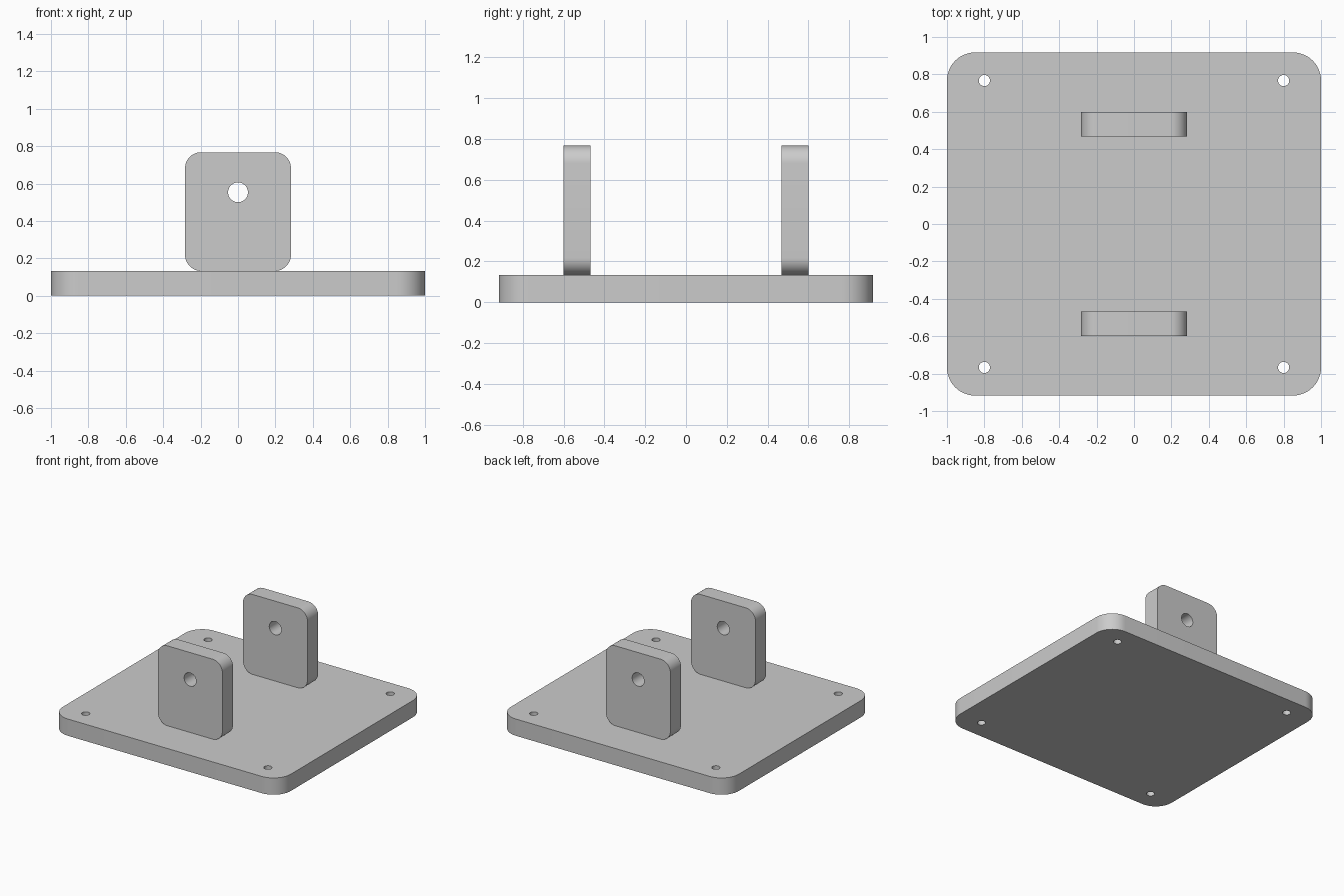
import bpy
import bmesh
from math import cos, sin, pi, radians
from mathutils import Matrix, Vector

cube = bpy.data.objects.get("Cube")
if cube:
    bpy.data.objects.remove(cube, do_unlink=True)

grey = bpy.data.materials.new("plain grey")
grey.use_nodes = True
colour = (0.6, 0.6, 0.6, 1)
grey.diffuse_color = colour
grey.node_tree.nodes["Principled BSDF"].inputs["Base Color"].default_value = colour


def arc(cx, cy, radius, start, sweep, steps):
    return [(cx + radius * cos(start + sweep * i / steps),
             cy + radius * sin(start + sweep * i / steps)) for i in range(steps + 1)]


def rounded_rectangle(half_x, half_y, radius):
    points = []
    for i, (sx, sy) in enumerate([(1, 1), (-1, 1), (-1, -1), (1, -1)]):
        points += arc(sx * (half_x - radius), sy * (half_y - radius),
                      radius, i * pi / 2, pi / 2, 12)
    return points


def drilled_plate(name, half_x, half_y, radius, thickness, holes, hole_radius, matrix):
    """Rounded slab with round through holes, extruded along its local z."""
    bm = bmesh.new()
    loops = [rounded_rectangle(half_x, half_y, radius)]
    loops += [arc(x, y, hole_radius, 0, 2 * pi, 32)[:-1] for x, y in holes]
    for loop in loops:
        verts = [bm.verts.new((x, y, 0)) for x, y in loop]
        for a, b in zip(verts, verts[1:] + verts[:1]):
            bm.edges.new((a, b))
    bmesh.ops.triangle_fill(bm, edges=bm.edges[:], use_beauty=True, normal=Vector((0, 0, 1)))
    top = bmesh.ops.extrude_face_region(bm, geom=bm.faces[:], use_keep_orig=True)
    bmesh.ops.translate(bm, vec=(0, 0, thickness),
                        verts=[g for g in top["geom"] if isinstance(g, bmesh.types.BMVert)])
    bmesh.ops.recalc_face_normals(bm, faces=bm.faces[:])
    bmesh.ops.transform(bm, matrix=matrix, verts=bm.verts[:])
    mesh = bpy.data.meshes.new(name)
    bm.to_mesh(mesh)
    bm.free()
    mesh.materials.append(grey)
    obj = bpy.data.objects.new(name, mesh)
    bpy.context.collection.objects.link(obj)
    bpy.ops.object.select_all(action="DESELECT")
    obj.select_set(True)
    bpy.context.view_layer.objects.active = obj
    bpy.ops.object.shade_smooth_by_angle(angle=radians(30))


# Base plate with a screw hole near each corner
base_height = 0.133
corners = [(sx * 0.8, sy * 0.767) for sx in (-1, 1) for sy in (-1, 1)]
drilled_plate("base_plate", 1.0, 0.917, 0.15, base_height, corners, 0.03, Matrix())

# Two upright lugs with a pin hole, standing on the base
lug_half_height = 0.317
for name, back_y in (("front_lug", -0.467), ("back_lug", 0.6)):
    stand = (Matrix.Translation((0, back_y, base_height + lug_half_height))
             @ Matrix.Rotation(pi / 2, 4, "X"))
    drilled_plate(name, 0.283, lug_half_height, 0.085, 0.133, [(0, 0.103)], 0.053, stand)
